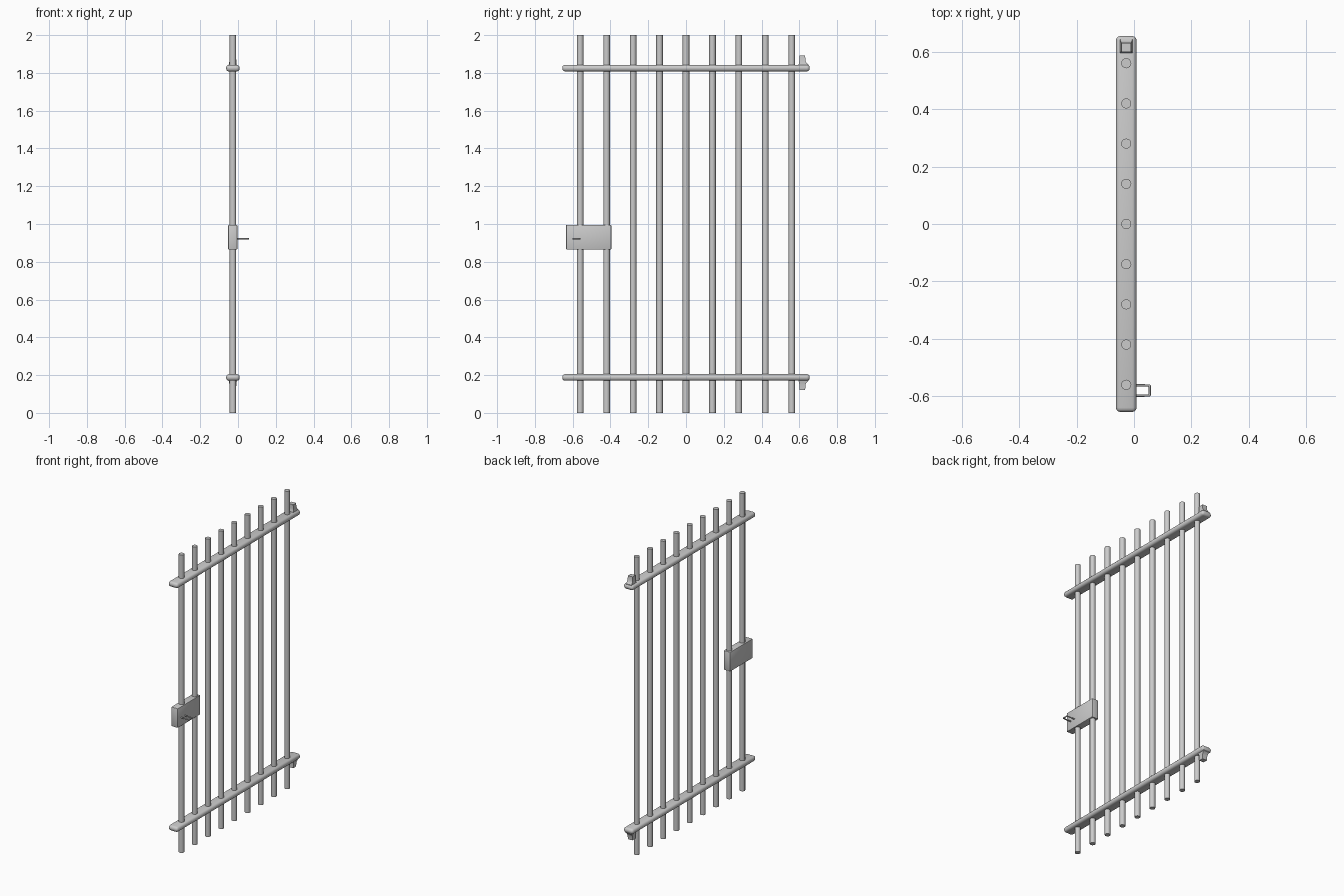
import bpy, bmesh
from mathutils import Vector

if "Cube" in bpy.data.objects:
    bpy.data.objects.remove(bpy.data.objects["Cube"])

CX = -0.027      # plane of the gate
MID_Z = 1.0065   # mirror height between the rails


def finish(name, bm, smooth=True):
    bmesh.ops.recalc_face_normals(bm, faces=bm.faces)
    me = bpy.data.meshes.new(name)
    bm.to_mesh(me)
    bm.free()
    ob = bpy.data.objects.new(name, me)
    bpy.context.collection.objects.link(ob)
    if smooth:
        bpy.ops.object.select_all(action='DESELECT')
        ob.select_set(True)
        bpy.context.view_layer.objects.active = ob
        bpy.ops.object.shade_smooth_by_angle(angle=0.7)
    return ob


def box(name, lo, hi, bevel, segs):
    lo, hi = Vector(lo), Vector(hi)
    bm = bmesh.new()
    bmesh.ops.create_cube(bm, size=1)
    bmesh.ops.scale(bm, vec=hi - lo, verts=bm.verts)
    bmesh.ops.translate(bm, vec=(lo + hi) / 2, verts=bm.verts)
    bmesh.ops.bevel(bm, geom=bm.edges[:], offset=bevel, segments=segs,
                    profile=0.5, affect='EDGES')
    return finish(name, bm)


# vertical bars
for i in range(9):
    bm = bmesh.new()
    bmesh.ops.create_cone(bm, cap_ends=True, segments=16,
                          radius1=0.0175, radius2=0.0175, depth=2)
    bmesh.ops.translate(bm, vec=(CX, -0.56 + 0.14 * i, 1), verts=bm.verts)
    finish(f"bar_{i + 1}", bm)

# rails and hinge pins, bottom mirrored from top
for label, s in (("top", 1), ("bottom", -1)):
    z = MID_Z + s * 0.8185
    box(f"{label}_rail", (CX - 0.036, -0.655, z - 0.0175),
        (CX + 0.036, 0.655, z + 0.0175), 0.0155, 3)

    # pin lofted from stacked rectangles: height, y min, y max, half width
    sections = [(0.0, 0.593, 0.650, 0.024), (0.018, 0.595, 0.648, 0.022),
                (0.027, 0.599, 0.638, 0.020), (0.040, 0.600, 0.632, 0.018),
                (0.066, 0.600, 0.631, 0.017)]
    bm = bmesh.new()
    rings = []
    for h, y0, y1, w in sections:
        rings.append([bm.verts.new((CX + x, y, z + s * h)) for x, y in
                      ((-w, y0), (w, y0), (w, y1), (-w, y1))])
    for a, b in zip(rings, rings[1:]):
        for k in range(4):
            bm.faces.new((a[k], a[k - 1], b[k - 1], b[k]))
    bm.faces.new(rings[0])
    bm.faces.new(rings[-1])
    finish(f"{label}_hinge_pin", bm)

# lock box
box("lock_box", (-0.052, -0.635, 0.865), (-0.003, -0.395, 0.995), 0.004, 2)

# wire handle
cu = bpy.data.curves.new("lock_handle", 'CURVE')
cu.dimensions = '3D'
cu.bevel_depth = 0.004
cu.bevel_resolution = 1
cu.use_fill_caps = True
path = [(-0.01, -0.562), (0.052, -0.562), (0.055, -0.565),
        (0.055, -0.595), (0.052, -0.598), (-0.01, -0.598)]
sp = cu.splines.new('POLY')
sp.points.add(len(path) - 1)
for p, (x, y) in zip(sp.points, path):
    p.co = (x, y, 0.922, 1)
bpy.context.collection.objects.link(bpy.data.objects.new("lock_handle", cu))
